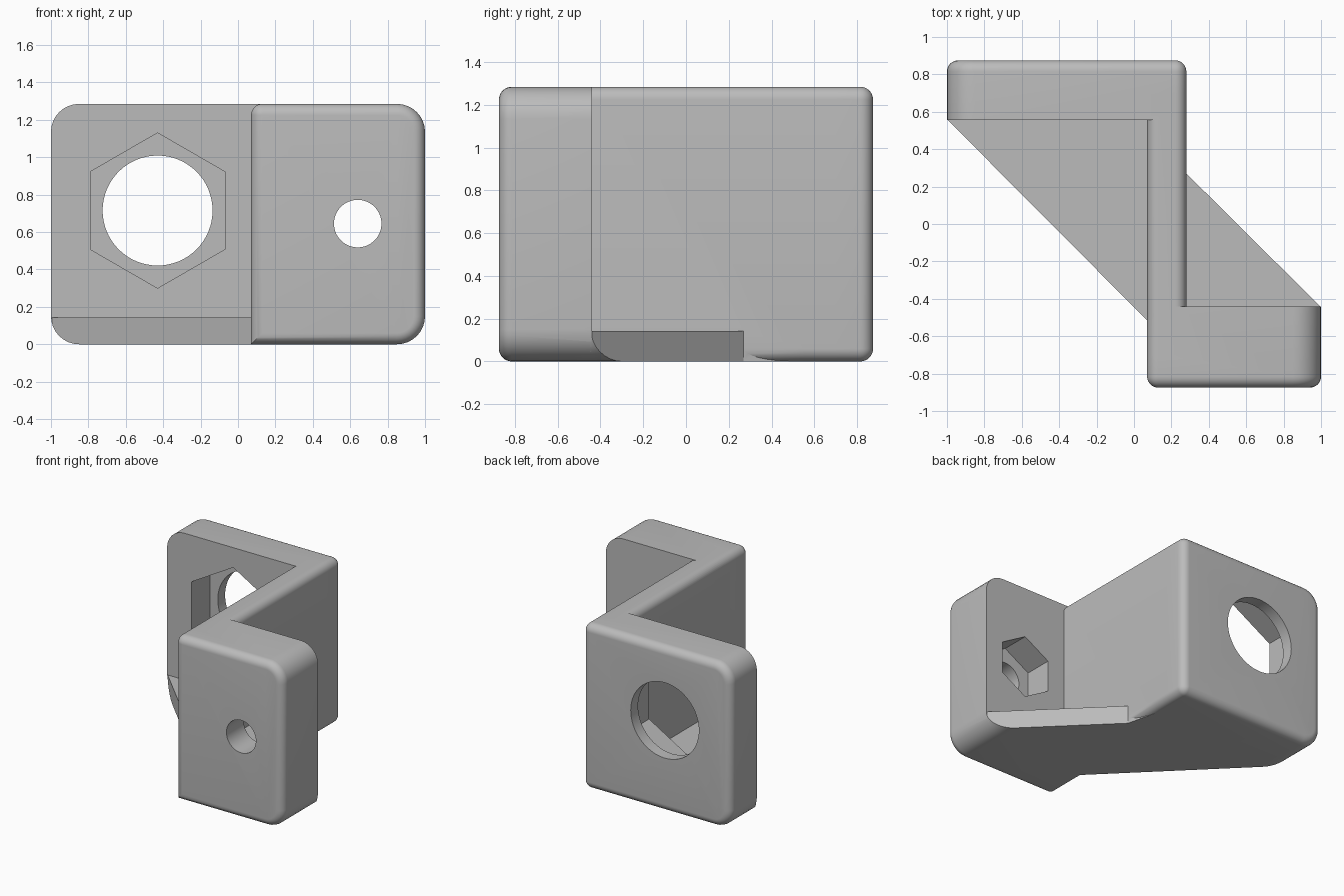
import bpy, bmesh, math

cube = bpy.data.objects.get("Cube")
if cube:
    bpy.data.objects.remove(cube, do_unlink=True)

TOP = 1.285      # overall height
FILLET = 0.06    # small edge rounding
ROUND = 0.15     # large corner rounding
STEPS = 8

grey = bpy.data.materials.new("plain grey")
grey.use_nodes = True
grey.diffuse_color = (0.5, 0.5, 0.5, 1)
grey.node_tree.nodes["Principled BSDF"].inputs["Base Color"].default_value = (0.5, 0.5, 0.5, 1)


def outline(x0, x1, radii, inset):
    """Rounded rectangle in x and z; radii run from low-left, counter-clockwise."""
    corners = [(x0, 0, 1, 1), (x1, 0, -1, 1), (x1, TOP, -1, -1), (x0, TOP, 1, -1)]
    points = []
    for i, ((x, z, sx, sz), radius) in enumerate(zip(corners, radii)):
        r = max(radius - inset, 0)
        cx, cz = x + sx * (inset + r), z + sz * (inset + r)
        for k in range(STEPS + 1):
            a = math.pi + (i + k / STEPS) * math.pi / 2
            points.append((cx + r * math.cos(a), cz + r * math.sin(a)))
    return points


def loft(name, rings):
    """Skin equal-length rings of points and close both ends."""
    bm = bmesh.new()
    loops = [[bm.verts.new(p) for p in ring] for ring in rings]
    for a, b in zip(loops, loops[1:]):
        for i in range(len(a)):
            j = (i + 1) % len(a)
            bm.faces.new((a[i], a[j], b[j], b[i]))
    bm.faces.new(loops[0])
    bm.faces.new(loops[-1])
    bmesh.ops.remove_doubles(bm, verts=bm.verts, dist=1e-5)
    bmesh.ops.recalc_face_normals(bm, faces=bm.faces)
    mesh = bpy.data.meshes.new(name)
    bm.to_mesh(mesh)
    bm.free()
    obj = bpy.data.objects.new(name, mesh)
    bpy.context.collection.objects.link(obj)
    mesh.materials.append(grey)
    return obj


def slab(name, x0, x1, y0, y1, radii, fillet=0):
    """Upright slab from y0 to y1, with its y1 outline filleted."""
    sign = 1 if y1 > y0 else -1
    levels = [(y0, 0)]
    for k in range(STEPS + 1):
        a = k / STEPS * math.pi / 2
        levels.append((y1 - sign * fillet * (1 - math.sin(a)), fillet * (1 - math.cos(a))))
    if not fillet:
        levels = [(y0, 0), (y1, 0)]
    return loft(name, [[(x, y, z) for x, z in outline(x0, x1, radii, d)] for y, d in levels])


def prism(name, x, z, radius, sides, y0, y1):
    """Round or hexagonal cutter along y, with a corner pointing up."""
    angles = [math.pi / 2 + i * math.tau / sides for i in range(sides)]
    return loft(name, [[(x + radius * math.cos(a), y, z + radius * math.sin(a))
                        for a in angles] for y in (y0, y1)])


def combine(target, tool, operation):
    """Apply a boolean and discard the tool."""
    bpy.context.view_layer.objects.active = target
    mod = target.modifiers.new("combine", "BOOLEAN")
    mod.operation, mod.object, mod.solver = operation, tool, "EXACT"
    bpy.ops.object.modifier_apply(modifier=mod.name)
    bpy.data.objects.remove(tool, do_unlink=True)


# Two offset slabs joined by a straight web
bracket = slab("bracket", -1, 0.28, 0.555, 0.875, (ROUND, FILLET, FILLET, ROUND), FILLET)
front_slab = slab("front_slab", 0.07, 1, -0.44, -0.875, (0, ROUND, ROUND, FILLET), FILLET)
web = slab("web", 0.07, 0.28, -0.7, 0.7, (0, FILLET, FILLET, FILLET))

# Triangular floor gussets, trimmed to the rounded side corners
plan = [(-1, 0.56), (0.07, -0.515), (1, -0.445), (0.28, 0.27), (0.2, 0.6), (-1, 0.6)]
floor = loft("floor", [[(x, y, z) for x, y in plan] for z in (0, 0.142)])
combine(floor, slab("trim", -1, 1, -1, 1, (ROUND,) * 4), "INTERSECT")

for part in (web, front_slab, floor):
    combine(bracket, part, "UNION")

# Through holes with hexagonal nut pockets on the inner faces
for x, z, hole, nut, y_in, y_pocket, y_out in (
        (-0.43, 0.715, 0.294, 0.415, 0.5, 0.785, 1.0),
        (0.64, 0.645, 0.127, 0.245, -0.4, -0.66, -1.0)):
    combine(bracket, prism("hole", x, z, hole, 64, y_in, y_out), "DIFFERENCE")
    combine(bracket, prism("pocket", x, z, nut, 6, y_in, y_pocket), "DIFFERENCE")

bpy.ops.object.select_all(action="DESELECT")
bracket.select_set(True)
bpy.context.view_layer.objects.active = bracket
bpy.ops.object.shade_smooth_by_angle(angle=math.radians(30))
